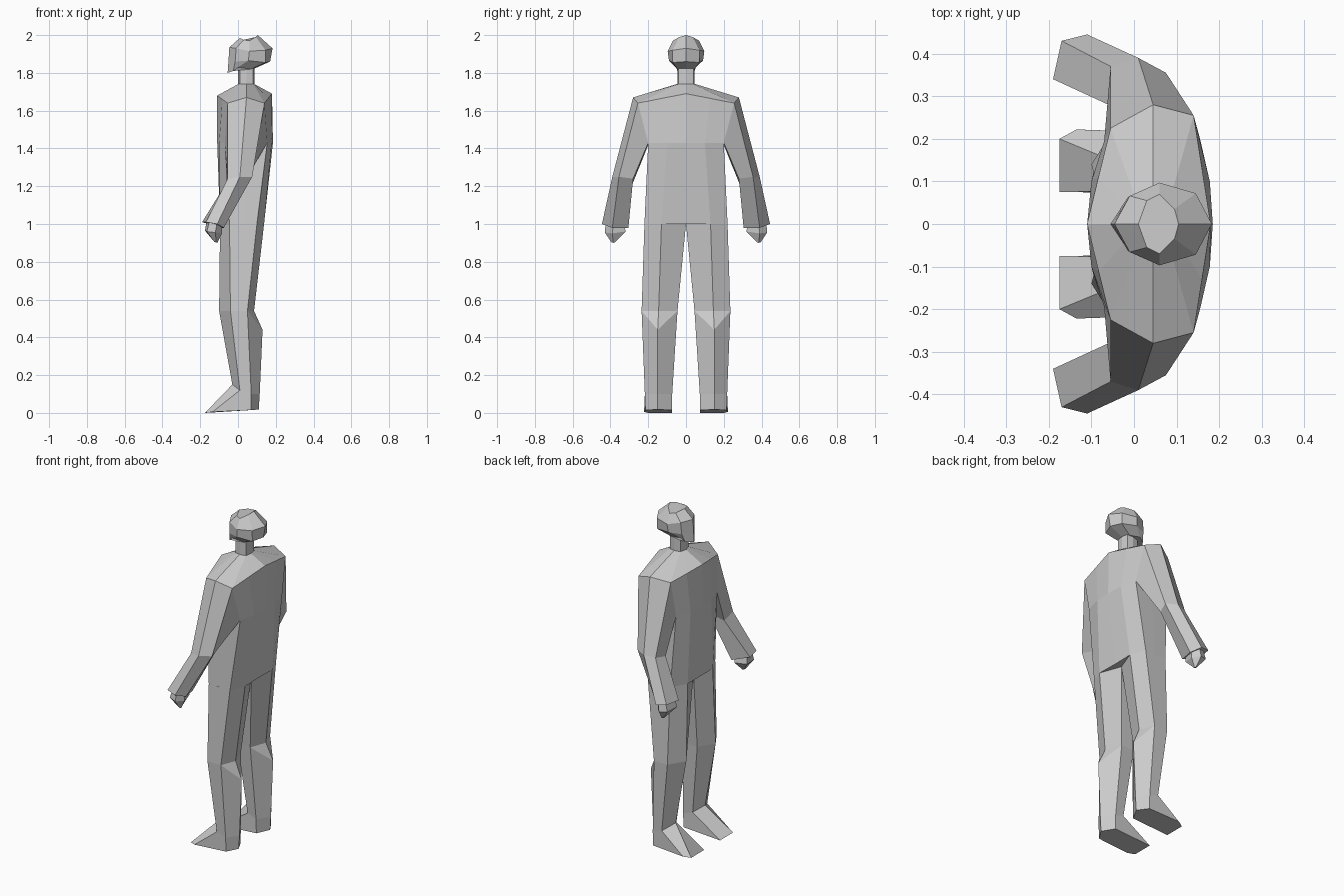
import bpy, bmesh


def loft(name, rings, mirror=False):
    """Skin a stack of equal-length rings, cap both ends, optionally mirror across y."""
    bm = bmesh.new()
    loops = [[bm.verts.new(p) for p in ring] for ring in rings]
    n = len(loops[0])
    for a, b in zip(loops, loops[1:]):
        for i in range(n):
            j = (i + 1) % n
            bm.faces.new((a[i], a[j], b[j], b[i]))
    bm.faces.new(loops[0])
    bm.faces.new(loops[-1])
    bmesh.ops.remove_doubles(bm, verts=bm.verts, dist=0.0005)
    bmesh.ops.recalc_face_normals(bm, faces=bm.faces)
    me = bpy.data.meshes.new(name)
    bm.to_mesh(me)
    bm.free()
    ob = bpy.data.objects.new(name, me)
    bpy.context.collection.objects.link(ob)
    if mirror:
        m = ob.modifiers.new("mirror", 'MIRROR')
        m.use_axis = (False, True, False)
        m.use_clip = False
        m.use_mirror_merge = False
    return ob


def whole(half):
    """Complete a half ring (front centre to back centre) by reflecting it in y."""
    return half + [(x, -y, z) for x, y, z in half[-2:0:-1]]


# torso: neck base, shoulders, armpits, hips
loft("torso", [whole(h) for h in (
    [(0, 0, 1.74), (0, .02, 1.74), (.01, .04, 1.74), (.045, .052, 1.74),
     (.08, .04, 1.74), (.088, .02, 1.74), (.088, 0, 1.74)],
    [(-.11, 0, 1.68), (-.083, .112, 1.66), (-.055, .225, 1.64), (.045, .28, 1.67),
     (.14, .255, 1.64), (.16, .128, 1.665), (.18, 0, 1.69)],
    [(-.11, 0, 1.43), (-.1, .1, 1.43), (-.07, .195, 1.43), (.045, .2, 1.43),
     (.155, .2, 1.43), (.178, .1, 1.43), (.185, 0, 1.43)],
    [(-.095, 0, 1), (-.095, .12, 1), (-.045, .215, 1), (.03, .217, 1),
     (.1, .22, 1), (.138, .13, 1), (.135, 0, 1)])])

# legs: hip, knee, calf bulge, ankle, sole with pointed toe
knee = [(-.1, .14, .54), (-.04, .235, .54), (.05, .235, .54),
        (.085, .145, .54), (.05, .045, .54), (-.04, .05, .54)]
calf = knee[:3] + [(.13, .15, .44)] + knee[4:]
loft("leg", [
    [(-.095, .12, 1), (-.045, .215, 1), (.1, .22, 1),
     (.138, .13, 1), (.09, 0, 1), (-.05, 0, 1)],
    knee, calf,
    [(-.03, .14, .15), (.01, .217, .12), (.07, .218, .1),
     (.115, .15, .1), (.07, .073, .1), (.01, .078, .12)],
    [(-.175, .2, 0), (-.135, .222, .005), (.07, .215, .015),
     (.11, .15, .018), (.07, .075, .015), (-.175, .075, 0)]], mirror=True)

# arms: shoulder, elbow, wrist
loft("arm", [
    [(-.055, .225, 1.64), (.045, .28, 1.67), (.14, .255, 1.64),
     (.155, .2, 1.43), (-.07, .195, 1.43)],
    [(-.055, .37, 1.24), (.01, .39, 1.25), (.075, .355, 1.25),
     (.045, .28, 1.24), (-.06, .28, 1.22)],
    [(-.17, .43, 1.01), (-.11, .445, 1.0), (-.075, .39, .98),
     (-.09, .305, .98), (-.19, .34, 1.01)]], mirror=True)

# hands: tapered mitten below the cuff
loft("hand", [
    [(-.15, .41, 1.02), (-.11, .425, 1.01), (-.085, .385, 1.0),
     (-.095, .325, .99), (-.165, .345, 1.02)],
    [(-.165, .415, .96), (-.12, .43, .955), (-.085, .39, .95),
     (-.1, .32, .96), (-.175, .335, .965)],
    [(-.125, .39, .905), (-.115, .395, .903), (-.11, .385, .9),
     (-.115, .375, .903), (-.125, .38, .905)]], mirror=True)

# neck
loft("neck", [whole([(0, 0, z), (.01, .04, z), (.045, .046, z), (.08, .04, z), (.087, 0, z)])
              for z in (1.71, 1.84)])

# head: jaw, cheeks, brow, crown
loft("head", [whole(h) for h in (
    [(-.055, 0, 1.80), (-.025, .045, 1.81), (.0, .052, 1.83), (.07, .045, 1.82), (.08, 0, 1.82)],
    [(-.05, 0, 1.87), (-.015, .062, 1.86), (.055, .09, 1.865), (.145, .07, 1.855), (.17, 0, 1.86)],
    [(-.046, 0, 1.935), (-.01, .066, 1.93), (.06, .097, 1.915), (.145, .072, 1.92), (.183, 0, 1.93)],
    [(.01, 0, 1.985), (.03, .055, 1.975), (.06, .07, 1.97), (.095, .035, 1.99), (.105, 0, 2.0)])])
